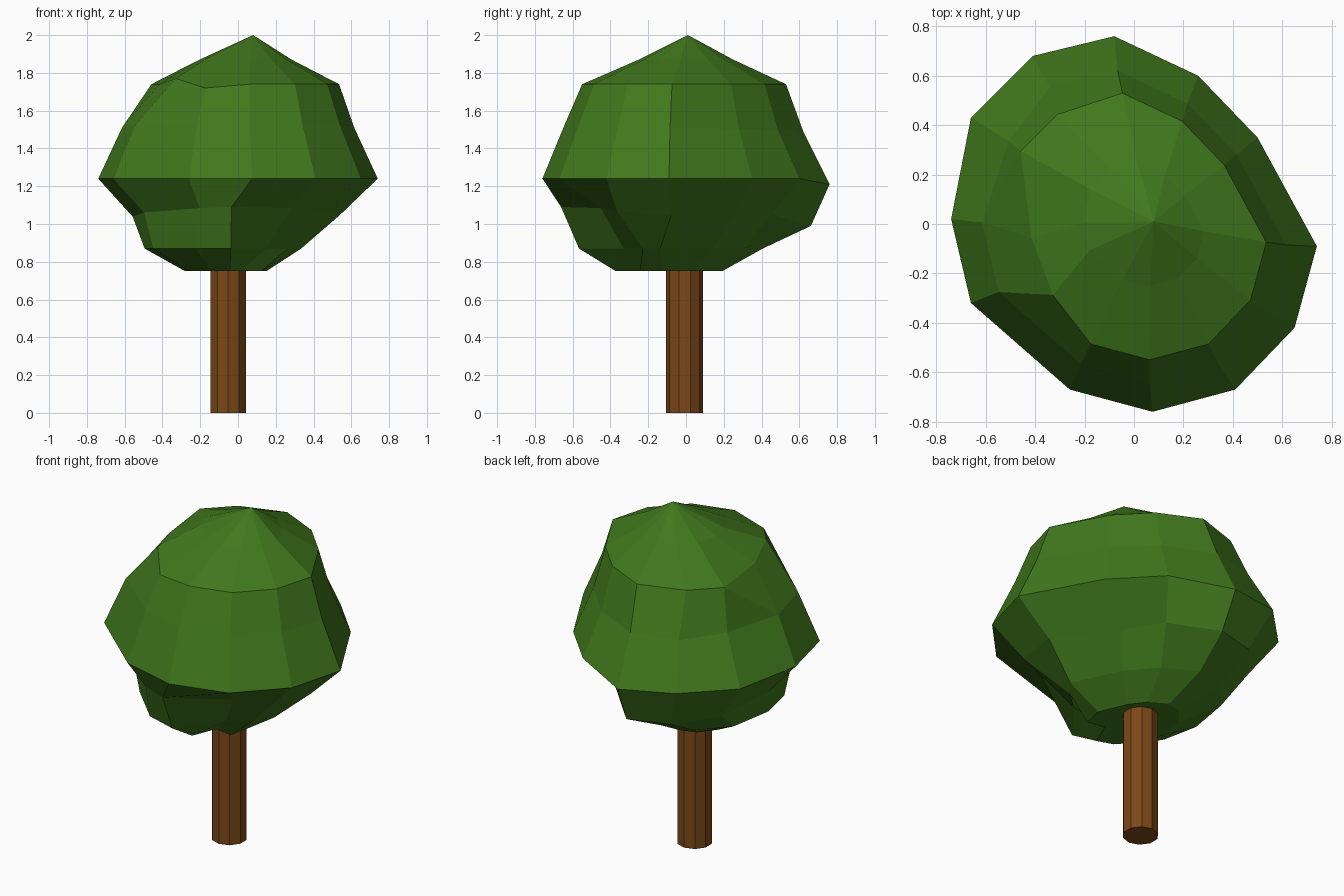
import bpy, bmesh

if "Cube" in bpy.data.objects:
    bpy.data.objects.remove(bpy.data.objects["Cube"])

def material(name, rgb):
    m = bpy.data.materials.new(name)
    m.diffuse_color = (*rgb, 1)
    m.use_nodes = True
    m.node_tree.nodes["Principled BSDF"].inputs["Base Color"].default_value = m.diffuse_color
    return m

# Trunk: ten-sided post running up into the crown
bpy.ops.mesh.primitive_cylinder_add(vertices=10, radius=0.098, depth=0.8, location=(-0.052, -0.007, 0.4))
trunk = bpy.context.object
trunk.name = "trunk"
trunk.data.materials.append(material("bark", (0.2, 0.065, 0.009)))

# Crown outline at its widest, twelve spokes counter-clockwise from the right
outline = [(0.74, -0.09), (0.50, 0.35), (0.26, 0.60), (-0.08, 0.76), (-0.41, 0.68), (-0.66, 0.43),
           (-0.74, 0.02), (-0.66, -0.32), (-0.26, -0.67), (0.075, -0.76), (0.41, -0.67), (0.65, -0.42)]

# Each ring: shift x, shift y, scale x, scale y, height, rise from back to front, dents {spoke: offset}
rings = [
    (-0.065, -0.09, 0.29, 0.37, 0.75, 0.0, {10: (-0.04, 0.11)}),
    (-0.08, -0.08, 0.56, 0.64, 0.87, 0.0, {10: (0.0, 0.18), 11: (-0.02, 0.12)}),
    (-0.01, 0.0, 0.74, 0.87, 1.04, 0.05, {1: (-0.07, -0.05), 2: (-0.03, -0.07), 9: (-0.08, 0),
                                         10: (-0.01, 0.13)}),
    (0.0, 0.0, 1.0, 1.0, 1.24, 0.0, {}),
    (0.0, -0.01, 0.83, 0.83, 1.51, 0.02, {5: (0.04, -0.01)}),
    (0.01, -0.01, 0.71, 0.71, 1.74, 0.0, {4: (-0.03, -0.03), 6: (0.10, -0.06), 7: (0.13, -0.05)}),
    (0.04, 0.0, 0.33, 0.33, 1.87, 0.0, {}),
]

# Crown: loft the rings, close to an off-centre peak and base
bm = bmesh.new()
loops = []
for cx, cy, sx, sy, z, rise, dents in rings:
    loop = []
    for i, (x, y) in enumerate(outline):
        dx, dy = dents.get(i, (0, 0))
        loop.append(bm.verts.new((cx + x * sx + dx, cy + y * sy + dy, z - rise * y / 0.76)))
    loops.append(loop)
loops[2][1].co.z += 0.03
loops[2][2].co.z += 0.05
loops[3][3].co.z -= 0.03
loops[5][7].co.z += 0.03
loops[5][8].co.z -= 0.02
for k, (low, high) in enumerate(zip(loops, loops[1:])):
    for i in range(12):
        j = (i + 1) % 12
        if (k, i) == (4, 5):  # crease below the left shoulder
            bm.faces.new((low[i], low[j], high[i]))
            bm.faces.new((low[j], high[j], high[i]))
        else:
            bm.faces.new((low[i], low[j], high[j], high[i]))
base = bm.verts.new((-0.05, -0.01, 0.75))
peak = bm.verts.new((0.08, 0.01, 2.0))
for i in range(12):
    j = (i + 1) % 12
    bm.faces.new((loops[0][j], loops[0][i], base))
    bm.faces.new((loops[-1][i], loops[-1][j], peak))
bmesh.ops.recalc_face_normals(bm, faces=bm.faces)
mesh = bpy.data.meshes.new("crown")
bm.to_mesh(mesh)
bm.free()
crown = bpy.data.objects.new("crown", mesh)
bpy.context.collection.objects.link(crown)
mesh.materials.append(material("leaves", (0.052, 0.19, 0.012)))
